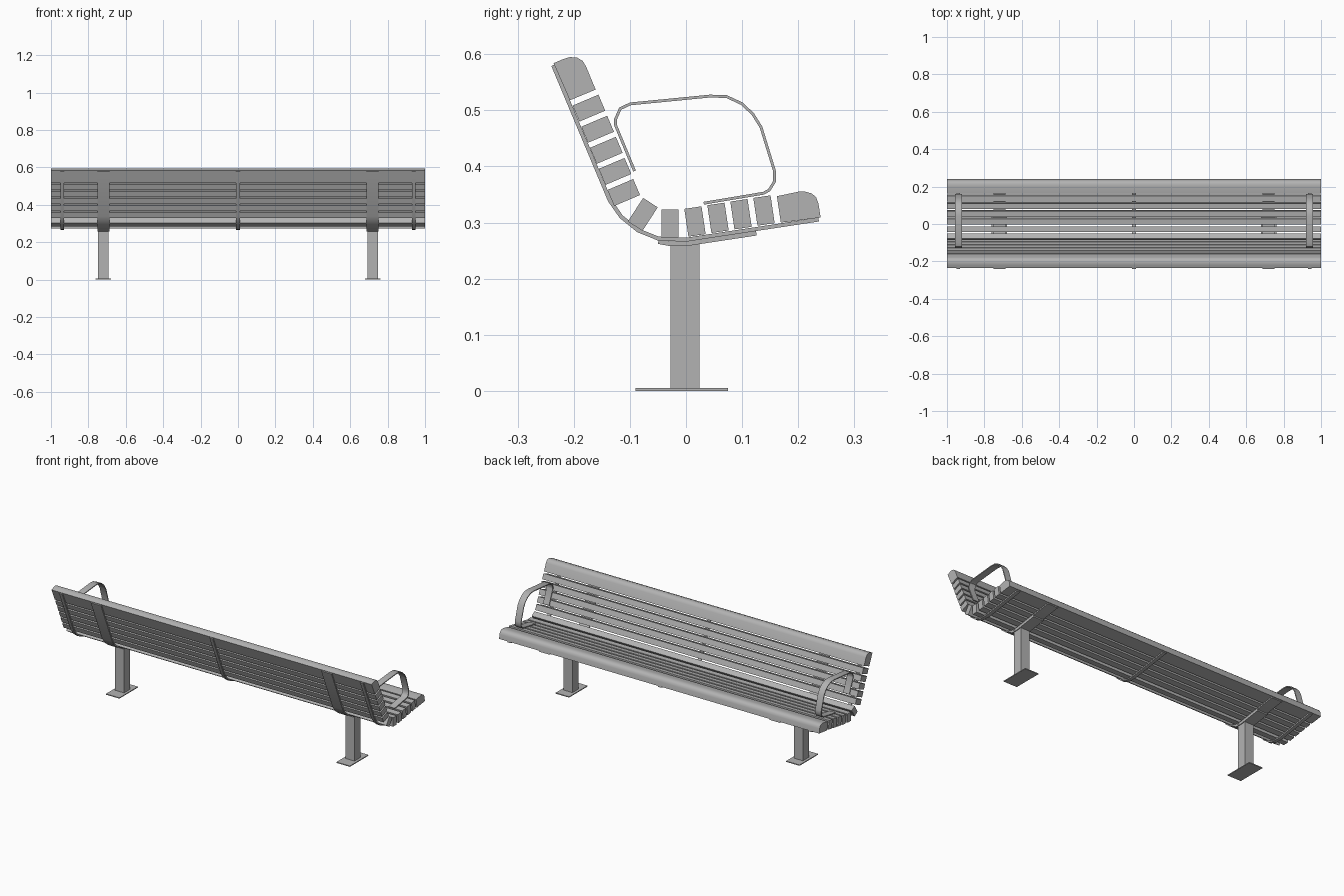
import bpy, bmesh, math
from mathutils import Vector

cube = bpy.data.objects.get("Cube")
if cube:
    bpy.data.objects.remove(cube, do_unlink=True)

grey = bpy.data.materials.new("painted_grey")
grey.use_nodes = True
grey.diffuse_color = (0.45, 0.45, 0.45, 1)
grey.node_tree.nodes["Principled BSDF"].inputs["Base Color"].default_value = grey.diffuse_color


def extrude(name, profile, x, width, smooth=False):
    """Prism with a (y, z) profile, centred on x."""
    bm = bmesh.new()
    face = bm.faces.new([bm.verts.new((x - width / 2, y, z)) for y, z in profile])
    out = bmesh.ops.extrude_face_region(bm, geom=[face])
    verts = [v for v in out["geom"] if isinstance(v, bmesh.types.BMVert)]
    bmesh.ops.translate(bm, verts=verts, vec=(width, 0, 0))
    bmesh.ops.recalc_face_normals(bm, faces=bm.faces)
    mesh = bpy.data.meshes.new(name)
    bm.to_mesh(mesh)
    bm.free()
    mesh.materials.append(grey)
    obj = bpy.data.objects.new(name, mesh)
    bpy.context.collection.objects.link(obj)
    if smooth:
        bpy.ops.object.select_all(action="DESELECT")
        obj.select_set(True)
        bpy.context.view_layer.objects.active = obj
        bpy.ops.object.shade_smooth_by_angle(angle=math.radians(35))
    return obj


def band(path, thickness):
    """Closed profile: the path plus a copy offset to its left."""
    pts = [Vector(p) for p in path]
    inner = []
    for i, p in enumerate(pts):
        dirs = [(b - a).normalized() for a, b in zip(pts, pts[1:])][max(i - 1, 0):i + 1]
        normals = [Vector((-d.y, d.x)) for d in dirs]
        n = sum(normals, Vector((0, 0))).normalized()
        inner.append(p + n * thickness / n.dot(normals[0]))
    return pts + inner[::-1]


def box(y0, y1, z0, z1):
    return [(y0, z0), (y1, z0), (y1, z1), (y0, z1)]


def slat(name, y, z, degrees):
    """Rectangular slat whose deep side points along the given angle."""
    a = math.radians(degrees)
    deep = Vector((math.cos(a), math.sin(a))) * 0.025
    wide = Vector((-math.sin(a), math.cos(a))) * 0.0155
    c = Vector((y, z))
    extrude(name, [c - deep - wide, c + deep - wide, c + deep + wide, c - deep + wide], 0, 2)


# Backrest, corner and seat slats
for i in range(5):
    slat("back_slat", -0.173 + 0.0155 * i, 0.504 - 0.0376 * i, 23)
slat("corner_slat", -0.077, 0.3146, 57)
slat("corner_slat", -0.0285, 0.298, 90)
for i in range(4):
    slat("seat_slat", 0.016 + 0.041 * i, 0.302 + 0.0065 * i, 98.5)

# Rounded end slats
extrude("top_rail", [(-0.207, 0.518), (-0.161, 0.537), (-0.178, 0.578), (-0.184, 0.588),
                     (-0.194, 0.594), (-0.207, 0.595), (-0.22, 0.591), (-0.236, 0.584)], 0, 2, True)
extrude("seat_nose", [(0.169, 0.3), (0.24, 0.309), (0.236, 0.334), (0.232, 0.345),
                      (0.224, 0.352), (0.213, 0.355), (0.2, 0.355), (0.162, 0.347)], 0, 2, True)

# Curved steel straps behind and under the slats
strap_path = [(-0.24, 0.579), (-0.139, 0.338), (-0.118, 0.308), (-0.087, 0.283),
              (-0.05, 0.268), (0, 0.266), (0.237, 0.302)]
strap = band(strap_path, 0.007)
for x in (-0.94, 0, 0.94):
    extrude("narrow_strap", strap, x, 0.02, True)

# Armrest loop outline, from the backrest over to the seat
arm_path = [(-0.094, 0.391), (-0.128, 0.473), (-0.128, 0.485), (-0.119, 0.505), (-0.1, 0.514),
            (0.043, 0.528), (0.073, 0.527), (0.101, 0.514), (0.121, 0.495), (0.136, 0.471),
            (0.16, 0.393), (0.16, 0.372), (0.15, 0.356), (0.139, 0.35), (0.032, 0.332)]
saddle_path = [(-0.05, 0.262), (-0.028, 0.258), (0, 0.258), (0.126, 0.277)]

for side in (-1, 1):
    extrude("armrest", band(arm_path, -0.005), side * 0.938, 0.038, True)
    x = side * 0.72
    extrude("wide_strap", strap, x, 0.064, True)
    extrude("saddle_plate", band(saddle_path, 0.008), x, 0.064)
    extrude("post", box(-0.028, 0.024, 0.004, 0.262), x, 0.055)
    extrude("base_plate", box(-0.09, 0.075, 0, 0.005), x, 0.084)
